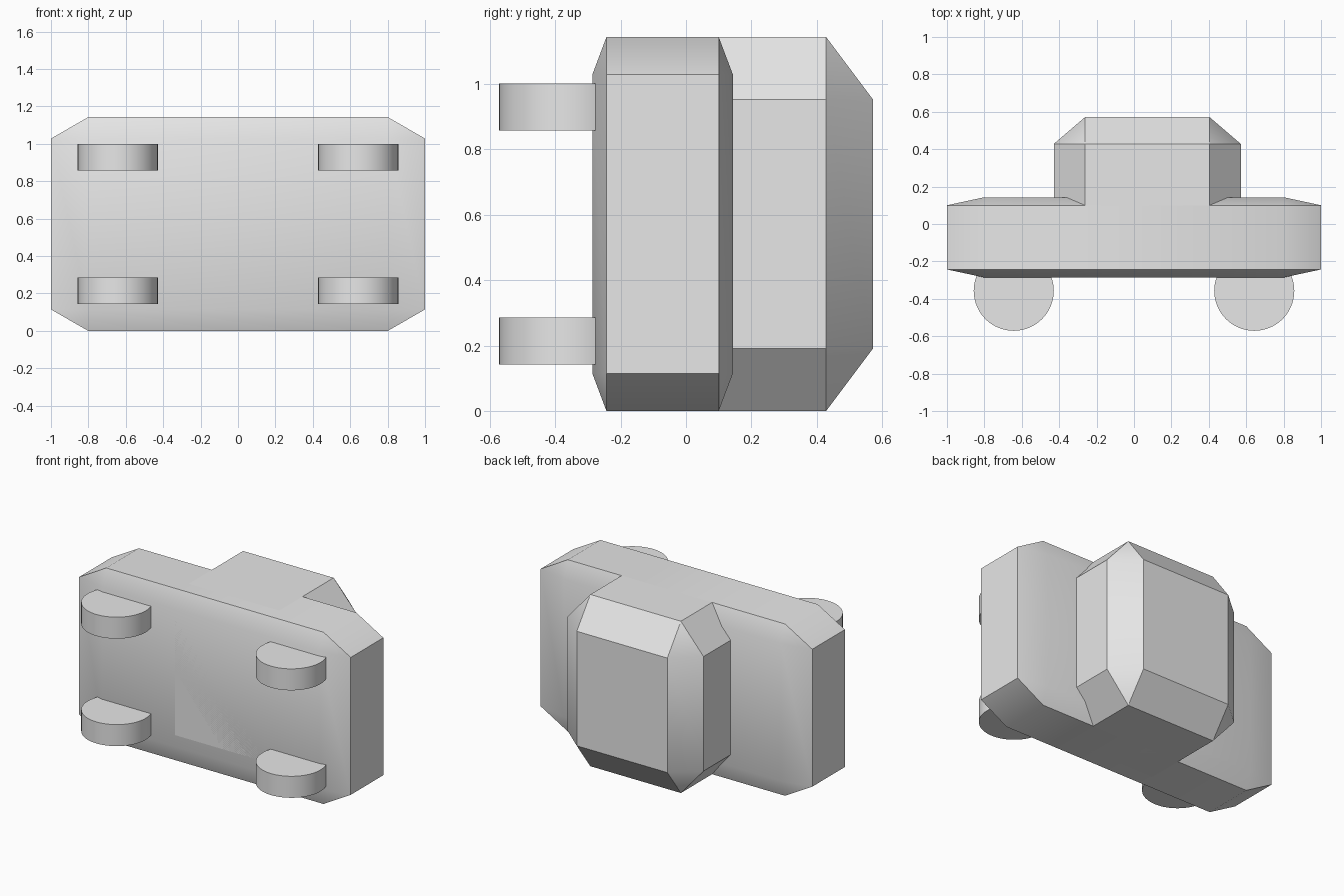
import bpy, bmesh, math
from mathutils import Matrix, Vector

default = bpy.data.objects.get("Cube")
if default:
    bpy.data.objects.remove(default, do_unlink=True)

# Single plain grey
GREY = (0.8, 0.8, 0.8, 1)
grey = bpy.data.materials.new("plain_grey")
grey.use_nodes = True
grey.diffuse_color = GREY
grey.node_tree.nodes["Principled BSDF"].inputs["Base Color"].default_value = GREY


def add_part(name, bm):
    """Turn a bmesh into a grey object with smooth shading and sharp edges."""
    bmesh.ops.recalc_face_normals(bm, faces=bm.faces)
    mesh = bpy.data.meshes.new(name)
    bm.to_mesh(mesh)
    bm.free()
    mesh.materials.append(grey)
    obj = bpy.data.objects.new(name, mesh)
    bpy.context.collection.objects.link(obj)
    bpy.ops.object.select_all(action="DESELECT")
    obj.select_set(True)
    bpy.context.view_layer.objects.active = obj
    bpy.ops.object.shade_smooth_by_angle(angle=math.radians(30))
    return obj


def chamfered_box(name, low, high, chamfer):
    """Unit cube with chamfered edges, stretched to fill the given bounds."""
    low, high = Vector(low), Vector(high)
    bm = bmesh.new()
    bmesh.ops.create_cube(bm, size=1)
    bmesh.ops.bevel(bm, geom=bm.edges[:], offset=chamfer, segments=1,
                    affect="EDGES", profile=0.5)
    bmesh.ops.scale(bm, vec=high - low, verts=bm.verts)
    bmesh.ops.translate(bm, vec=(low + high) / 2, verts=bm.verts)
    return add_part(name, bm)


def wheel(name, x, z):
    """Plain disc with its axle along z."""
    bm = bmesh.new()
    bmesh.ops.create_cone(bm, cap_ends=True, segments=64, radius1=0.214,
                          radius2=0.214, depth=0.143,
                          matrix=Matrix.Translation((x, -0.357, z)))
    return add_part(name, bm)


# Long low body and the taller cabin that passes through it
HEIGHT = 1.143
chamfered_box("body", (-1, -0.286, 0), (1, 0.143, HEIGHT), 0.1)
chamfered_box("cabin", (-0.429, -0.286, 0), (0.571, 0.571, HEIGHT), 1 / 6)

# Four wheels
for end, x in (("left", 0.643), ("right", -0.643)):
    for level, z in (("lower", 0.214), ("upper", 0.929)):
        wheel(f"{end}_{level}_wheel", x, z)
